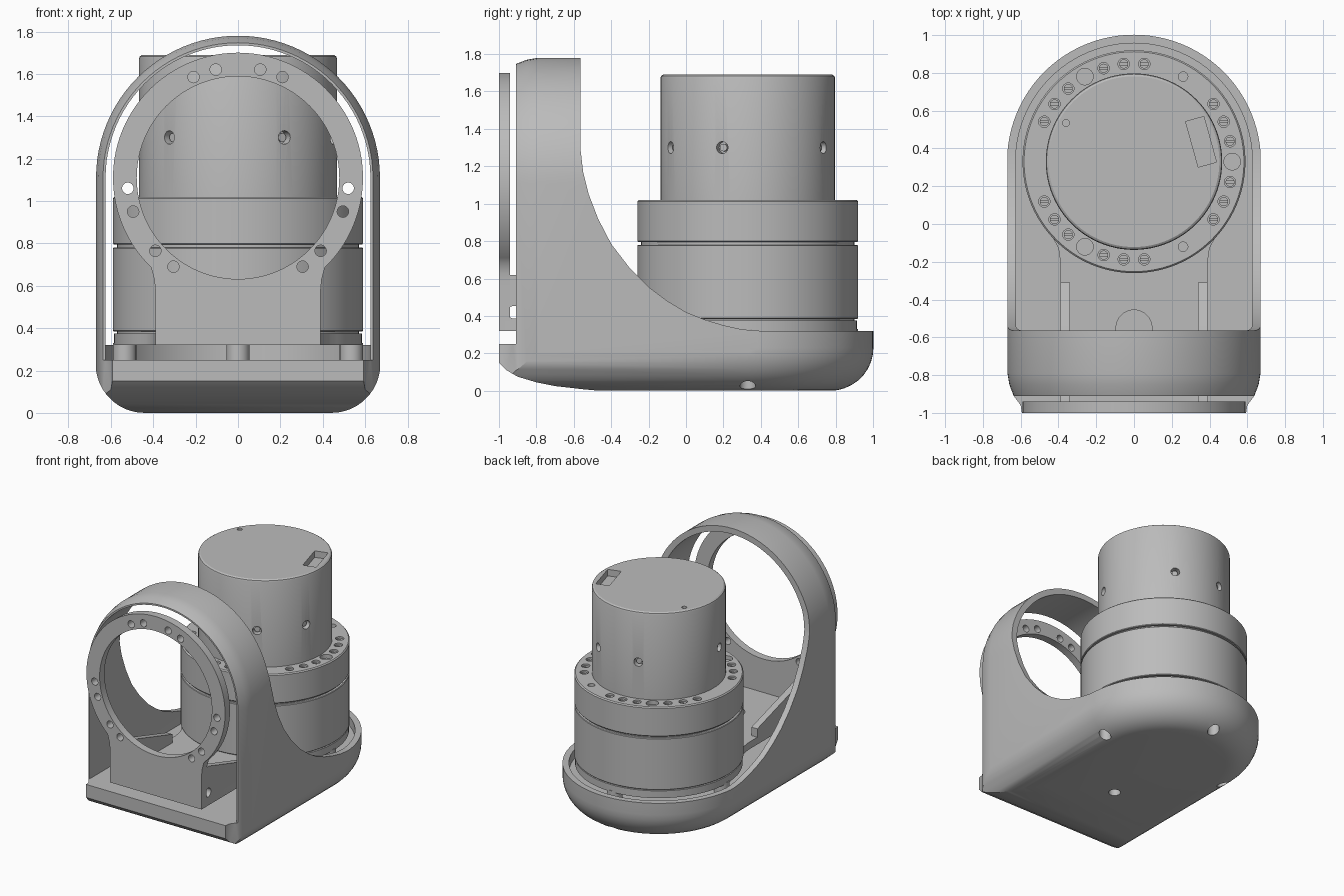
import bpy, bmesh
from math import sin, cos, pi, radians
from mathutils import Matrix, Vector

cube = bpy.data.objects.get("Cube")
if cube:
    bpy.data.objects.remove(cube, do_unlink=True)

grey = bpy.data.materials.new("satin grey")
grey.use_nodes = True
grey.diffuse_color = (0.5, 0.5, 0.5, 1)
grey.node_tree.nodes["Principled BSDF"].inputs["Base Color"].default_value = (0.5, 0.5, 0.5, 1)

parts = []
CY = 0.33       # drive axis in y
RING_Z = 1.11   # centre height of arch and ring


def finish(name, bm, keep):
    bmesh.ops.recalc_face_normals(bm, faces=bm.faces)
    mesh = bpy.data.meshes.new(name)
    bm.to_mesh(mesh)
    bm.free()
    mesh.materials.append(grey)
    ob = bpy.data.objects.new(name, mesh)
    bpy.context.collection.objects.link(ob)
    if keep:
        parts.append(ob)
    return ob


def arc(cx, cy, r, a0, a1, n=48):
    angles = [radians(a0 + (a1 - a0) * i / n) for i in range(n + 1)]
    return [(cx + r * cos(a), cy + r * sin(a)) for a in angles]


def loft(name, sections, axis, keep=True):
    """Skin a stack of (outline, position) sections along an axis."""
    place = {"x": lambda p, t: (t, p[0], p[1]),
             "y": lambda p, t: (p[0], t, p[1]),
             "z": lambda p, t: (p[0], p[1], t)}[axis]
    bm = bmesh.new()
    loops = [[bm.verts.new(place(p, t)) for p in pts] for pts, t in sections]
    for a, b in zip(loops, loops[1:]):
        n = len(a)
        for i in range(n):
            j = (i + 1) % n
            bm.faces.new((a[i], a[j], b[j], b[i]))
    bm.faces.new(loops[0])
    bm.faces.new(loops[-1])
    return finish(name, bm, keep)


def prism(name, pts, lo, hi, axis, keep=True):
    return loft(name, [(pts, lo), (pts, hi)], axis, keep)


def lathe(name, profile, keep=True):
    return loft(name, [(arc(0, CY, r, 0, 360, 96)[:-1], z) for r, z in profile], "z", keep)


def rods(name, items, keep=False, n=24):
    """Cylinders in one mesh: (centre, direction, radius, length)."""
    bm = bmesh.new()
    for pos, way, r, length in items:
        turn = Vector(way).to_track_quat("Z", "Y").to_matrix().to_4x4()
        bmesh.ops.create_cone(bm, cap_ends=True, segments=n, radius1=r, radius2=r,
                              depth=length, matrix=Matrix.Translation(pos) @ turn)
    return finish(name, bm, keep)


def boxes(name, items):
    """Boxes in one mesh: (centre, size, turn about z in degrees)."""
    bm = bmesh.new()
    for pos, size, deg in items:
        m = Matrix.Translation(pos) @ Matrix.Rotation(radians(deg), 4, "Z")
        bmesh.ops.create_cube(bm, size=1, matrix=m @ Matrix.Diagonal((*size, 1)))
    return finish(name, bm, False)


def combine(ob, other, how="DIFFERENCE"):
    mod = ob.modifiers.new("cut", "BOOLEAN")
    mod.operation, mod.solver, mod.object = how, "EXACT", other
    bpy.context.view_layer.update()
    dg = bpy.context.evaluated_depsgraph_get()
    mesh = bpy.data.meshes.new_from_object(ob.evaluated_get(dg))
    ob.modifiers.clear()
    ob.data = mesh
    bpy.data.objects.remove(other, do_unlink=True)


def around(r, deg, z):
    return (r * cos(radians(deg)), CY + r * sin(radians(deg)), z)


# Shell: arch seen from the front, round-backed tub seen from above, swept side cut
def arch(r, low):
    return [(-r, low), (r, low)] + arc(0, RING_Z, r, 0, 180)


def tub(r):
    return [(-r, -1.2), (r, -1.2)] + arc(0, CY, r, 0, 180)


shell = loft("shell", [(arch(r, -0.1), y) for y, r in
                       [(-1.05, .585), (-.96, .6), (-.91, .637), (-.85, .66), (-.79, .67), (1.2, .67)]], "y")
steps = [radians(a) for a in range(0, 91, 10)]
outer = loft("tub_form", [(tub(.672 - .23 * (1 - sin(a))), .23 * (1 - cos(a))) for a in steps]
             + [(tub(.672), 2)], "z", False)
combine(shell, outer, "INTERSECT")
sweep = [(-1, .25), (-1, .15), (-.96, .11), (-.9, .075), (-.8, .045), (-.7, .025), (-.55, .008),
         (-.42, -.004), (-.3, -.05), (1.1, -.05), (1.1, .32), (.4, .32), (.3, .328), (.2, .35),
         (.1, .38), (0, .42), (-.1, .48), (-.2, .555), (-.3, .655), (-.4, .785), (-.47, .92),
         (-.52, 1.05), (-.55, 1.17), (-.565, 1.3), (-.565, 1.9), (-.91, 1.9), (-.91, .25)]
combine(shell, prism("side_form", sweep, -.9, .9, "x", False), "INTERSECT")
cavity = prism("cavity", arch(.625, .25), -1.15, 1.15, "y", False)
combine(cavity, prism("cavity_plan", tub(.627), 0, 2, "z", False), "INTERSECT")
combine(shell, cavity)
combine(shell, rods("base_holes", [(around(.545, a, 0), (0, 0, 1), .042, .3) for a in (0, 90, 180, 270)]))

# Standoffs carrying the bracket
rods("standoffs", [(around(.535, a, .265), (0, 0, 1), .055, .13) for a in (0, 90, 180, 270)], True)

# Bracket base plate: disc under the drive with a neck to the front
plate = prism("bracket_plate", arc(0, CY, .585, -42, 222) +
              [(-.4, -.13), (-.39, -.2), (-.39, -.99), (.39, -.99), (.39, -.2), (.4, -.13)],
              .32, .375, "z")
combine(plate, rods("cable_hole", [((0, -.55, .35), (0, 0, 1), .095, .3)], n=40))

# Bracket front ring
ring = prism("bracket_ring", arc(0, RING_Z, .59, -46, 226, 80) +
             [(-.395, .63), (-.39, .58), (-.39, .32), (.39, .32), (.39, .58), (.395, .63)],
             -1, -.94, "y")
combine(ring, rods("ring_bore", [((0, -.97, RING_Z), (0, 1, 0), .478, .3)], n=96))
bolts = [(.105, 1.62), (.21, 1.585), (.52, 1.06), (.495, .95), (.39, .765), (.305, .69)]
combine(ring, rods("ring_holes", [((s * x, -.97, z), (0, 1, 0), .027, .3)
                                  for x, z in bolts for s in (-1, 1)]))

# Sloped side ribs
for side, lo in (("left", .34), ("right", -.39)):
    rib = prism(side + "_rib", [(-.98, .33), (-.31, .33), (-.31, .44), (-.91, .62), (-.98, .62)],
                lo, lo + .05, "x")
    combine(rib, rods("rib_hole", [((lo, -.92, .42), (1, 0, 0), .034, .3)]))

# Drive body with two grooves and a ring of screw pockets on top
body = lathe("drive_body", [(.57, .37), (.57, .384), (.586, .384), (.59, .388), (.59, .776), (.586, .78),
                            (.57, .78), (.57, .795), (.586, .795), (.59, .8), (.59, 1.012), (.582, 1.02)])
screws = [big + s * d for big in (0, 120, 240) for s in (-1, 1) for d in (12, 24, 36)]
up = (0, 0, 1)
combine(body, rods("pockets", [(around(.52, a, 1.02), up, .03, .06) for a in screws]
                   + [(around(.52, a, 1.02), up, .044, .06) for a in (0, 120, 240)]
                   + [(around(.52, a, 1.02), up, .025, .06) for a in (60, -60)]))
heads = rods("screw_heads", [(around(.52, a, .995), up, .024, .03) for a in screws], True)
combine(heads, boxes("slots", [(around(.52, a, 1.01), (.06, .009, .02), 0) for a in screws]))

# Drive cap with top pocket and radial screw holes
cap = lathe("drive_cap", [(.467, 1.0), (.467, 1.672), (.463, 1.683), (.452, 1.69)])
combine(cap, boxes("top_pocket", [((.355, .435, 1.69), (.1, .25, .1), 15.5)]))
sides = (60, 107, 190, 226, 298, 343)
combine(cap, rods("cap_holes", [(around(.467, a, 1.3), (cos(radians(a)), sin(radians(a)), 0), .032, .1)
                                for a in sides] + [((-.36, .535, 1.69), up, .018, .06)]))
rods("cap_screws", [(around(.42, a, 1.3), (cos(radians(a)), sin(radians(a)), 0), .02, .05)
                    for a in sides], True)

# Smooth shading with crisp edges
bpy.ops.object.select_all(action="DESELECT")
for ob in parts:
    ob.select_set(True)
bpy.context.view_layer.objects.active = parts[0]
bpy.ops.object.shade_smooth_by_angle(angle=radians(32))
